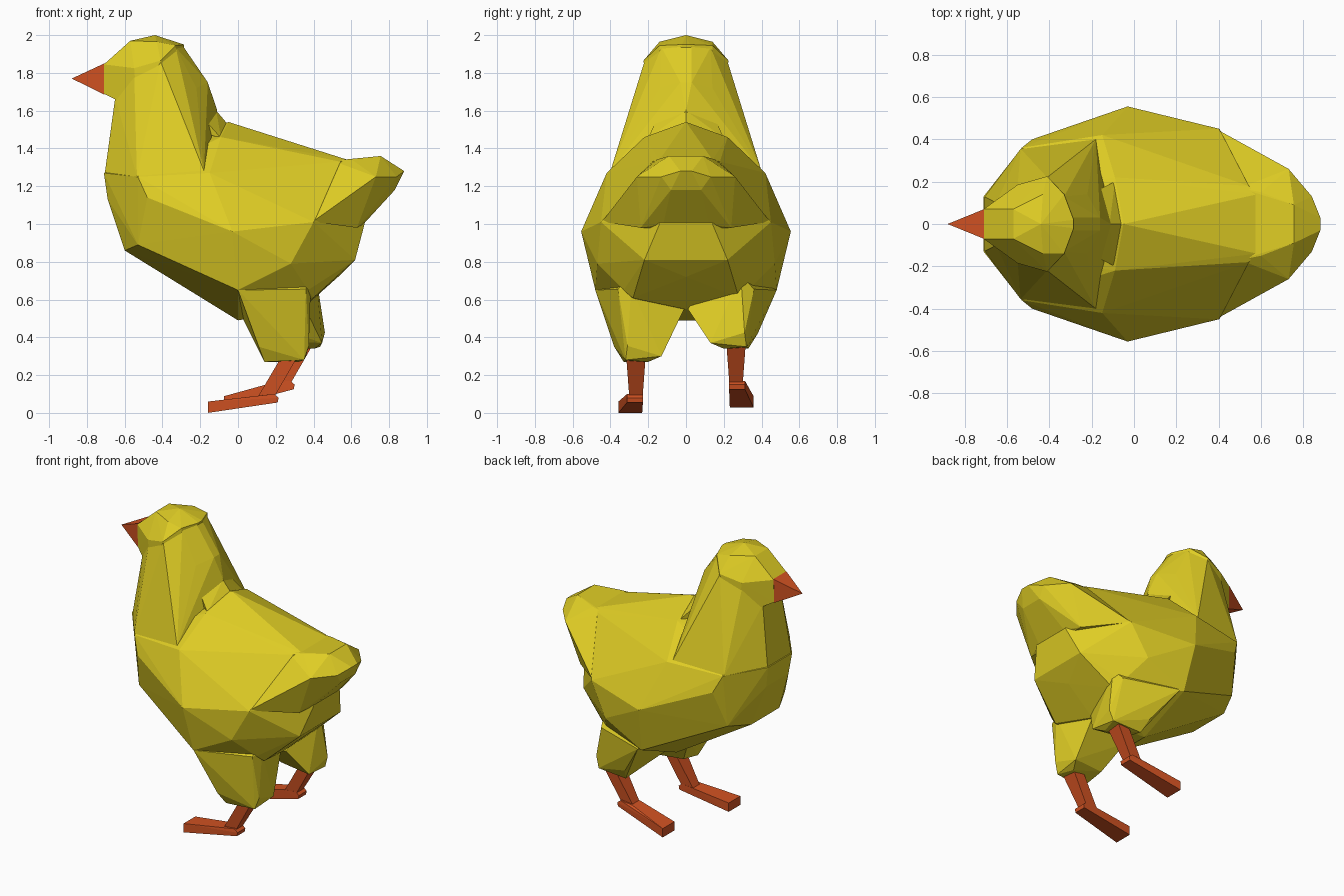
import bpy, bmesh

if "Cube" in bpy.data.objects:
    bpy.data.objects.remove(bpy.data.objects["Cube"])


def material(name, rgb):
    m = bpy.data.materials.new(name)
    m.diffuse_color = (*rgb, 1)
    m.use_nodes = True
    m.node_tree.nodes["Principled BSDF"].inputs["Base Color"].default_value = m.diffuse_color
    return m


YELLOW = material("chick yellow", (0.74, 0.61, 0.018))
ORANGE = material("beak orange", (0.64, 0.085, 0.016))


def hull(name, pts, mat, mirror=False):
    """Faceted convex form around a few control points, optionally mirrored in y."""
    bm = bmesh.new()
    for x, y, z in pts:
        bm.verts.new((x, y, z))
        if mirror and y:
            bm.verts.new((x, -y, z))
    res = bmesh.ops.convex_hull(bm, input=bm.verts[:])
    junk = {g for g in res["geom_interior"] + res["geom_unused"]
            if isinstance(g, bmesh.types.BMVert)}
    bmesh.ops.delete(bm, geom=list(junk), context='VERTS')
    bmesh.ops.recalc_face_normals(bm, faces=bm.faces[:])
    me = bpy.data.meshes.new(name)
    bm.to_mesh(me)
    bm.free()
    me.materials.append(mat)
    ob = bpy.data.objects.new(name, me)
    bpy.context.collection.objects.link(ob)
    return ob


def weld(target, others):
    """Merge overlapping forms into one skin and drop the loose pieces."""
    bpy.context.view_layer.objects.active = target
    for ob in others:
        mod = target.modifiers.new("union", 'BOOLEAN')
        mod.operation, mod.solver, mod.object = 'UNION', 'EXACT', ob
        bpy.ops.object.modifier_apply(modifier=mod.name)
        bpy.data.objects.remove(ob)


# Plump body
body = hull("body", [
    (-.71, .13, 1.27), (-.69, .12, 1.13), (-.60, .15, .86),
    (-.53, .31, .89), (-.53, .36, 1.25), (-.48, .40, 1.14),
    (-.03, .555, .96), (0, .48, .65), (0, .10, .49),
    (-.15, .42, 1.27), (-.05, 0, 1.54), (-.09, .22, 1.46),
    (.58, .14, 1.34), (.54, .18, 1.33), (.40, .45, 1.01),
    (.28, .47, .79), (.37, .33, .65), (.62, .22, .81), (.53, 0, .72),
    (.67, .14, 1.0), (.40, .28, .61), (.34, 0, .55)], YELLOW, True)

# Upturned tail tapering out of the body sides
tail = hull("tail", [
    (.395, .445, 1.012), (.50, .17, 1.335), (.60, .15, 1.343), (.63, .24, .98),
    (.665, .12, 1.0), (.73, .26, 1.25), (.755, .09, 1.36), (.84, .13, 1.25),
    (.88, .03, 1.28), (.83, .08, 1.18)], YELLOW, True)

# Neck flowing down into the chest
neck = hull("neck", [
    (-.29, .03, 1.94), (-.33, .13, 1.935), (-.41, .22, 1.86),
    (-.55, .17, 1.82), (-.65, .10, 1.67), (-.50, .24, 1.58),
    (-.30, .285, 1.61), (-.16, .03, 1.75), (-.22, .14, 1.72),
    (-.11, 0, 1.60), (-.17, .17, 1.55), (-.25, .35, 1.39),
    (-.18, .40, 1.28), (-.535, .355, 1.25), (-.705, .128, 1.27),
    (-.48, .385, 1.14)], YELLOW, True)

# Soft step where the neck meets the back
nape = hull("nape", [
    (-.115, 0, 1.60), (-.17, .16, 1.545), (-.06, 0, 1.535), (-.09, .2, 1.455),
    (-.25, .1, 1.5)], YELLOW, True)

# Head
head = hull("head", [
    (-.44, 0, 2.0), (-.57, .07, 1.97), (-.43, .14, 1.965),
    (-.285, .02, 1.95), (-.33, .14, 1.945), (-.41, .225, 1.865),
    (-.65, .07, 1.88), (-.71, .07, 1.845), (-.71, .065, 1.69),
    (-.55, .185, 1.825), (-.53, .19, 1.60), (-.32, .15, 1.67)], YELLOW, True)

# Beak
hull("beak", [(-.88, 0, 1.77), (-.708, .07, 1.85), (-.708, .065, 1.685)],
     ORANGE, True)

# Legs: the far one is lifted and set back a little
thighs = []
for side, s, dx, dz in (("right", -1, 0, 0), ("left", 1, .085, .07)):
    top = [(0, .48, .65), (.36, .36, .655), (.385, .29, .66 + dz),
           (.33, .01, .55), (.02, .06, .51)]
    low = [(.11, .38, .35), (.375, .31, .355), (.36, .13, .30),
           (.13, .16, .31), (.14, .33, .27), (.35, .32, .28), (.32, .20, .27)]
    inside = [(.05, .15, .8), (.35, .2, .8)]
    thighs.append(hull(
        side + "_thigh",
        [(x + dx / 3, s * y, z) for x, y, z in top]
        + [(x, s * y, z) for x, y, z in inside]
        + [(x + dx, s * y, z + dz) for x, y, z in low], YELLOW))
    # Shin slanting forward to the ankle
    shin = hull(
        side + "_leg",
        [(x + dx, s * (.265 + w), z + dz) for w in (-.05, .05)
         for x, z in ((.22, .28), (.305, .28))]
        + [(x + dx, s * (.265 + w), z + dz) for w in (-.035, .035)
           for x, z in ((.105, .085), (.19, .08))], ORANGE)
    # Paddle foot widening to the toe
    heel = [(.19, .10), (.215, .08), (.21, .055), (.10, .09)]
    foot = hull(
        side + "_foot",
        [(x + dx, s * (.27 + w), z + dz) for w in (-.042, .042) for x, z in heel]
        + [(-.16 + dx, s * (.295 + w), z + dz * .4) for w in (-.063, .063)
           for z in (0, .06)], ORANGE)
    weld(shin, [foot])

weld(body, [tail, neck, nape, head] + thighs)
